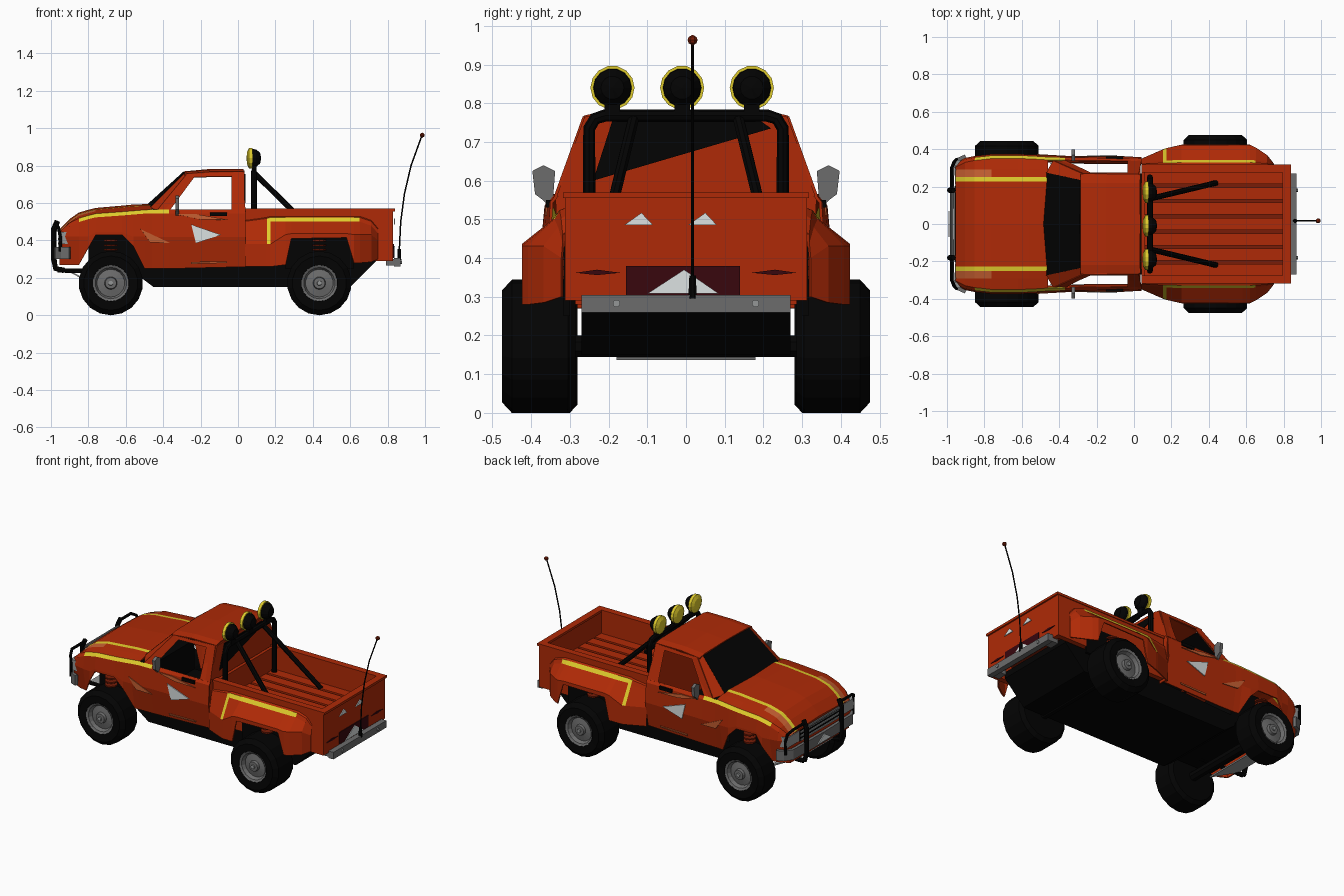
import bpy, bmesh, math
from mathutils import Vector

if "Cube" in bpy.data.objects:
    bpy.data.objects.remove(bpy.data.objects["Cube"])

def material(name, r, g, b):
    m = bpy.data.materials.new(name)
    m.diffuse_color = (r, g, b, 1)
    m.use_nodes = True
    m.node_tree.nodes["Principled BSDF"].inputs["Base Color"].default_value = m.diffuse_color
    return m

RED = material("red_paint", 0.43, 0.023, 0.002)
DARKRED = material("dark_red_paint", 0.19, 0.012, 0.002)
BLACK = material("black", 0.001, 0.001, 0.001)
YELLOW = material("yellow", 0.74, 0.60, 0.025)
GREY = material("grey_metal", 0.15, 0.15, 0.15)
WHITE = material("white", 0.72, 0.76, 0.76)
MAROON = material("maroon", 0.04, 0.002, 0.004)
ORANGE = material("light_orange", 0.54, 0.11, 0.03)
SILVER = material("silver", 0.30, 0.31, 0.31)

def make(name, verts, faces, mats, fmats=None, mirror=False, thick=0):
    """Mesh object, optionally mirrored over y = 0 and given thickness."""
    me = bpy.data.meshes.new(name)
    me.from_pydata([tuple(v) for v in verts], [], faces)
    for m in mats:
        me.materials.append(m)
    if fmats:
        for p, i in zip(me.polygons, fmats):
            p.material_index = i
    bm = bmesh.new()
    bm.from_mesh(me)
    bmesh.ops.remove_doubles(bm, verts=bm.verts, dist=1e-5)
    bmesh.ops.recalc_face_normals(bm, faces=bm.faces)
    bm.to_mesh(me)
    bm.free()
    ob = bpy.data.objects.new(name, me)
    bpy.context.collection.objects.link(ob)
    if mirror:
        ob.modifiers.new("mirror", 'MIRROR').use_axis = (False, True, False)
    if thick:
        s = ob.modifiers.new("thickness", 'SOLIDIFY')
        s.thickness, s.offset = thick, 0
    return ob

def box(name, x0, x1, y0, y1, z0, z1, mat, mirror=False):
    v = [(x, y, z) for x in (x0, x1) for y in (y0, y1) for z in (z0, z1)]
    f = [(0, 1, 3, 2), (4, 6, 7, 5), (0, 4, 5, 1), (2, 3, 7, 6), (0, 2, 6, 4), (1, 5, 7, 3)]
    return make(name, v, f, [mat], mirror=mirror)

def plate(name, pts, mat, mirror=False, thick=0.005):
    return make(name, pts, [tuple(range(len(pts)))], [mat], mirror=mirror, thick=thick)

def loft(name, rings, mats, rule, cap=None, thick=0.008):
    n = len(rings[0])
    v = [p for r in rings for p in r]
    f, fm = [], []
    for i in range(len(rings) - 1):
        for j in range(n - 1):
            f.append((i*n + j, i*n + j + 1, (i+1)*n + j + 1, (i+1)*n + j))
            fm.append(rule(i, j))
    if cap:                                     # close the first ring to the centre line
        v.append(cap)
        f.append(tuple(range(n)) + (len(v) - 1,))
        fm.append(0)
    return make(name, v, f, mats, fm, True, thick)

def lathe(name, profile, loc, axis, mat, n=16, mirror=False):
    q = Vector((0, 0, 1)).rotation_difference(Vector(axis))
    v = [Vector(loc) + q @ Vector((r*math.cos(2*math.pi*(k+.5)/n), r*math.sin(2*math.pi*(k+.5)/n), h))
         for r, h in profile for k in range(n)]
    f = [(i*n + k, i*n + (k+1) % n, (i+1)*n + (k+1) % n, (i+1)*n + k)
         for i in range(len(profile) - 1) for k in range(n)]
    return make(name, v, f, [mat], mirror=mirror)

def tube(name, pts, r, mat, mirror=False):
    cu = bpy.data.curves.new(name, 'CURVE')
    cu.dimensions, cu.bevel_depth, cu.bevel_resolution, cu.use_fill_caps = '3D', r, 2, True
    sp = cu.splines.new('POLY')
    sp.points.add(len(pts) - 1)
    for p, c in zip(sp.points, pts):
        p.co = (*c, 1)
    tmp = bpy.data.objects.new(name + "_path", cu)
    bpy.context.collection.objects.link(tmp)
    me = bpy.data.meshes.new_from_object(tmp.evaluated_get(bpy.context.evaluated_depsgraph_get()))
    bpy.data.objects.remove(tmp)
    v, f = [x.co.copy() for x in me.vertices], [tuple(p.vertices) for p in me.polygons]
    return make(name, v, f, [mat], mirror=mirror)

# front body and hood: x, bottom, shoulder, half width, hood height
def body_ring(x, zb, zt, y, zh):
    zm = max(0.42, zb + 0.015)
    return [(x, y-.03 if zb < .35 else y, zb), (x, y, zm), (x, y-.008, zt-.018), (x, y-.022, zt),
            (x, .29, zh-.008), (x, .25, zh), (x, .226, zh+.003), (x, 0, zh+.01)]

ST = [(-.95, .27, .445, .325, .45), (-.90, .27, .49, .35, .50), (-.85, .27, .515, .36, .535),
      (-.80, .36, .53, .365, .55), (-.76, .43, .54, .37, .56), (-.62, .43, .55, .37, .572),
      (-.56, .37, .555, .368, .578), (-.50, .25, .56, .365, .58), (-.46, .25, .562, .362, .58),
      (-.37, .25, .562, .36, .58), (.04, .26, .562, .355, .58)]

def body_rule(i, j):
    if j == 5 or (j == 2 and i >= 2):
        return 1
    return 2 if j == 4 and i < 4 else 0

loft("hood_and_front_fenders", [body_ring(*s) for s in ST[:9]], [RED, YELLOW, ORANGE], body_rule, (-.95, 0, .27))
loft("doors", [body_ring(*s)[:4] for s in ST[8:]], [RED, YELLOW], lambda i, j: int(j == 2 and i == 0))
box("door_lining", -.45, .02, .321, .324, .27, .55, BLACK, True)

# cab
def cab_y(z):
    return .337 - (z - .56) / .21 * .076
outer = [(-.43, .56), (-.27, .755), (.025, .765), (.04, .56)]
inner = [(-.365, .562), (-.235, .738), (-.035, .742), (-.035, .558)]
make("cab_side", [(x, cab_y(z), z) for x, z in outer + inner],
     [(i, (i+1) % 4, 4 + (i+1) % 4, 4 + i) for i in range(4)], [RED], mirror=True, thick=.008)
loft("roof", [[(x, cab_y(z), z), (x, .22, z+.01), (x, 0, z+.014)] for x, z in
              [(-.285, .752), (-.15, .764), (.03, .764)]], [RED], lambda i, j: 0)
plate("windshield_pillar", [(-.47, .27, .573), (-.43, .337, .56), (-.27, .265, .755), (-.285, .23, .757)], RED, True, .008)
plate("windshield", [(-.47, .275, .573), (-.49, 0, .583), (-.288, 0, .766), (-.285, .235, .757)], BLACK, True, .008)
plate("cab_back", [(.03, .33, .28), (.03, .337, .56), (.03, .262, .765), (.03, 0, .775), (.03, 0, .28)], RED, True, .008)
plate("rear_window", [(.037, -.24, .60), (.037, .22, .735), (.037, .19, .756), (.037, -.19, .756)], BLACK)
box("door_handle", -.15, -.06, .345, .362, .53, .55, BLACK, True)
plate("side_mirror", [(-.325, y, z) for y, z in [(.338, .625), (.368, .64), (.397, .625), (.39, .565),
      (.37, .55), (.352, .53), (.343, .56)]], GREY, True, .02)

# cargo bed
box("bed_wall", .04, .83, .28, .313, .29, .56, RED, True)
box("bed_rail", .04, .84, .275, .318, .555, .57, RED, True)
box("bed_front_wall", .04, .06, -.28, .28, .30, .56, RED)
box("tailgate", .80, .83, -.28, .28, .29, .56, RED)
box("tailgate_rail", .795, .84, -.28, .28, .555, .57, RED)
box("bed_floor", .06, .80, -.28, .28, .39, .405, DARKRED)
for k in range(-3, 4):
    box("bed_floor_rib", .06, .80, k*.082-.032, k*.082+.032, .40, .418, RED)

# rear fenders: x, bottom, side top, half width, upper edge
def fender_ring(x, zb, zm, y, zt):
    return [(x, y, zb), (x, y, zm), (x, .315 + (y-.315)*.24, zt-.022), (x, .315 + (y-.315)*.1, zt), (x, .305, zt+.008)]

FS = [(.04, .26, .38, .345, .50), (.155, .26, .38, .395, .515), (.175, .26, .38, .402, .52),
      (.255, .27, .43, .42, .52), (.285, .41, .435, .42, .52), (.58, .415, .435, .42, .52),
      (.62, .28, .43, .42, .52), (.65, .28, .43, .405, .52), (.71, .285, .43, .365, .50), (.745, .30, .40, .32, .46)]
loft("rear_fenders", [fender_ring(*s) for s in FS], [RED, YELLOW],
     lambda i, j: int((i == 1 and j in (1, 2)) or (j == 2 and 1 <= i <= 6)))

# chassis and wheel wells
prof = [(-.53, .21), (-.45, .15), (.60, .15), (.74, .29), (.74, .33), (-.53, .27)]
make("chassis", [(x, s*.27, z) for s in (-1, 1) for x, z in prof],
     [tuple(range(6)), tuple(range(6, 12))] + [(i, (i+1) % 6, 6 + (i+1) % 6, 6 + i) for i in range(6)], [BLACK])
box("front_wheel_well", -.80, -.50, -.27, .27, .23, .46, BLACK)
box("rear_wheel_well", .25, .62, -.27, .27, .25, .385, BLACK)
box("rear_wheel_well_side", .25, .62, .30, .317, .25, .43, BLACK, True)
plate("skid_plate", [(-.93, -.18, .25), (-.93, .18, .25), (-.72, .18, .14), (-.72, -.18, .14)], SILVER, thick=.008)

# wheels, axles and springs
for end, x, y0, y1 in [("front", -.68, .28, .443), ("rear", .435, .285, .475)]:
    lathe(end + "_tire", [(0, y0), (.15, y0), (.172, y0+.02), (.172, y1-.025), (.145, y1), (.098, y1-.004),
          (.094, y1-.04), (0, y1-.04)], (x, 0, .172), (0, 1, 0), BLACK, 18, True)
    lathe(end + "_rim", [(.097, y1-.004), (.084, y1-.01), (.074, y1-.033), (.034, y1-.025), (.03, y1-.008),
          (0, y1-.006)], (x, 0, .172), (0, 1, 0), GREY, 18, True)
    lathe(end + "_hub_cap", [(.014, y1-.01), (.012, y1+.001), (0, y1+.001)], (x, 0, .172), (0, 1, 0), SILVER, 8, True)
    lathe(end + "_axle", [(0, -.29), (.03, -.29), (.03, .29), (0, .29)], (x, 0, .172), (0, 1, 0), BLACK, 8)
    for z in (.345, .37, .395):
        lathe(end + "_spring", [(0, 0), (.038, 0), (.038, .009), (0, .009)], (x, .322, z), (0, 0, 1), DARKRED, 10, True)

# front end
box("grille", -.957, -.94, -.205, .205, .375, .445, BLACK)
for z in (.383, .408, .433):
    box("grille_bar", -.963, -.95, -.2, .2, z-.005, z+.005, SILVER)
box("headlight", -.958, -.905, .21, .342, .38, .445, SILVER, True)
bump = [(-.90, .362), (-.94, .345), (-.97, .30), (-.975, 0)]
loft("front_bumper", [[(x, y, z) for z in (.30, .365)] for x, y in bump], [GREY], lambda i, j: 0, thick=.02)
plate("front_emblem", [(-.988, -.07, .31), (-.988, 0, .355), (-.988, .07, .31)], WHITE)
tube("guard_upright", [(-.93, .18, .24), (-.975, .18, .25), (-.985, .18, .30), (-.985, .18, .46), (-.965, .18, .505)],
     .015, BLACK, True)
tube("guard_loop", [(-.975, .18, .49), (-.975, .30, .49), (-.96, .335, .47), (-.95, .345, .42), (-.95, .345, .34)],
     .009, BLACK, True)
tube("guard_cross_bar", [(-.975, -.18, .455), (-.975, .18, .455)], .009, GREY)
tube("guard_brace", [(-.965, .18, .24), (-.65, .18, .235)], .012, BLACK, True)

# rear end
box("rear_bumper", .835, .87, -.27, .27, .26, .305, GREY)
box("rear_bumper_bracket", .79, .84, .20, .265, .265, .30, GREY, True)
lathe("bumper_bolt", [(.01, 0), (.01, .008), (0, .008)], (.869, .18, .283), (1, 0, 0), SILVER, 8, True)
plate("number_plate_recess", [(.832, -.155, .305), (.832, .14, .305), (.832, .14, .38), (.832, -.155, .38)], MAROON)
plate("tail_lamp", [(.832, .17, .362), (.832, .23, .37), (.832, .285, .362), (.832, .23, .356)], MAROON, True)
for a, b, c, z0, z1 in [(-.16, -.115, -.085, .485, .517), (.005, .05, .08, .485, .517), (-.1, -.005, .085, .308, .37)]:
    plate("tailgate_triangle", [(.836, a, z0), (.836, b, z1), (.836, c, z0)], WHITE)

# side graphics
def side_y(x, z):
    y = .33 + (z-.25)/.17*.029 if z < .42 else .359 - (z-.42)*.07
    return y + .009 + .006*max(0, min(1, (-.36-x)/.13))
for name, mat, pts in [
        ("door_triangle", WHITE, [(-.25, .485), (-.09, .43), (-.225, .385)]),
        ("door_patch", ORANGE, [(-.52, .46), (-.36, .385), (-.47, .39)]),
        ("upper_patch", ORANGE, [(-.33, .54), (-.22, .54), (-.05, .51), (-.2, .512)]),
        ("sill_patch", ORANGE, [(-.25, .285), (-.06, .288), (-.06, .28), (-.25, .275)])]:
    plate(name, [(x, side_y(x, z), z) for x, z in pts], mat, True)

# roll bar with three lamps
tube("roll_bar", [(.085, .25, .41), (.085, .25, .735), (.085, .235, .76), (.085, .21, .768), (.085, 0, .768)],
     .016, BLACK, True)
tube("roll_bar_brace", [(.085, .135, .762), (.44, .22, .415)], .015, BLACK, True)
for y in (-.19, -.01, .17):
    lathe("lamp_housing", [(.05, 0), (.048, .02), (.03, .042), (0, .048)], (.076, y, .84), (1, 0, 0), BLACK, 14)
    lathe("lamp_lens", [(0, -.01), (.035, -.006), (.057, .004), (.057, .023), (0, .023)], (.055, y, .84), (1, 0, 0), YELLOW, 14)
    box("lamp_mount", .075, .10, y-.02, y+.02, .765, .81, BLACK)

# whip antenna
lathe("antenna_base", [(0, 0), (.012, 0), (.009, .06), (0, .06)], (.862, .017, .295), (0, 0, 1), BLACK, 8)
tube("antenna", [(.862, .017, .34), (.87, .017, .50), (.89, .017, .65), (.925, .017, .80), (.983, .017, .96)], .004, BLACK)
lathe("antenna_tip", [(0, -.014), (.011, -.008), (.014, 0), (.011, .008), (0, .014)], (.985, .017, .963), (0, 0, 1), DARKRED, 8)
